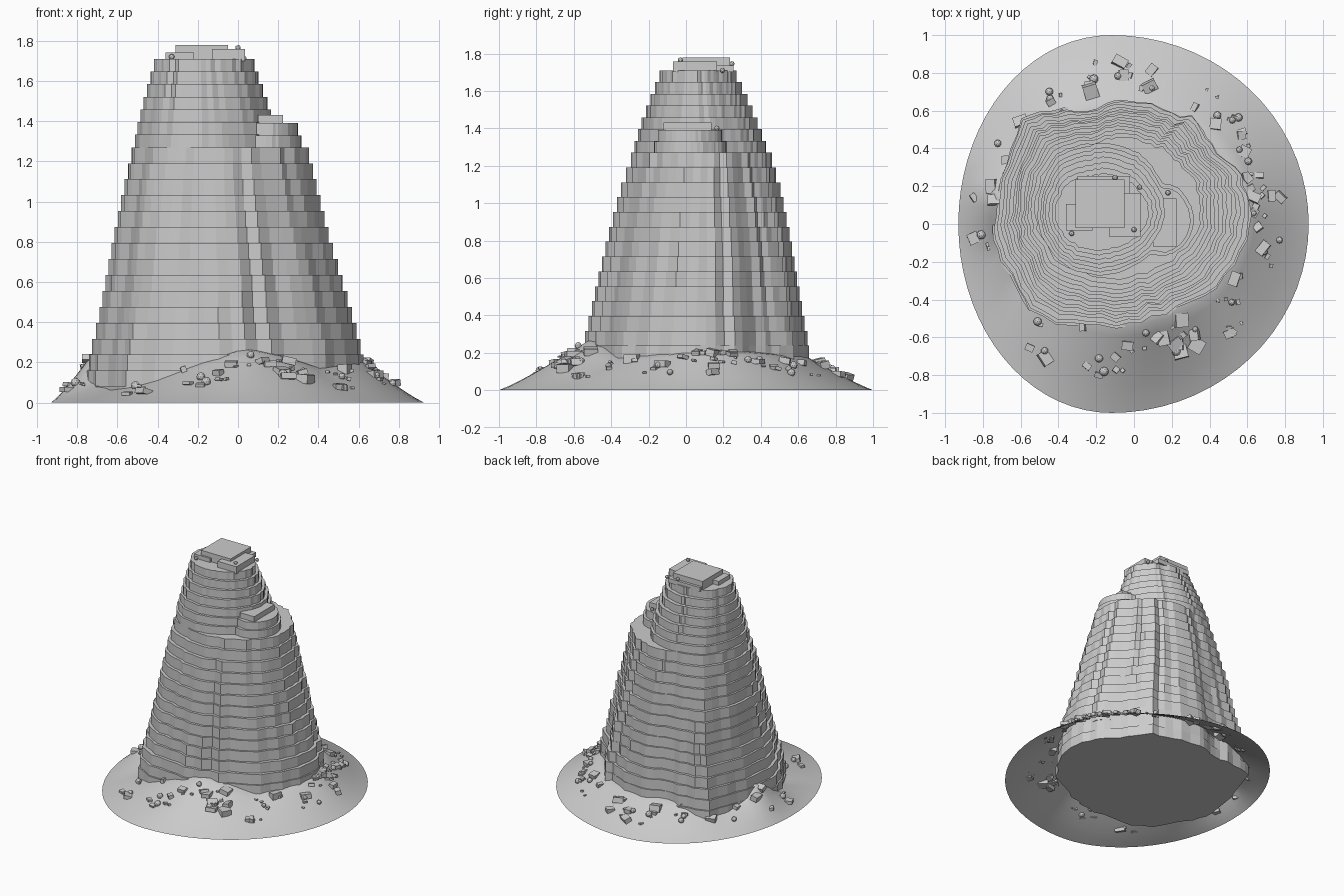
import bpy, bmesh, math, random
from mathutils import Vector, Matrix

if "Cube" in bpy.data.objects:
    bpy.data.objects.remove(bpy.data.objects["Cube"])

random.seed(7)
stone = bpy.data.materials.new("stone_grey")
stone.diffuse_color = (0.6, 0.6, 0.6, 1)
stone.use_nodes = True
stone.node_tree.nodes["Principled BSDF"].inputs["Base Color"].default_value = stone.diffuse_color


def finish(bm, name, recalc=True):
    """Turn a bmesh into a named object."""
    if recalc:
        bmesh.ops.recalc_face_normals(bm, faces=bm.faces)
    mesh = bpy.data.meshes.new(name)
    bm.to_mesh(mesh)
    bm.free()
    mesh.materials.append(stone)
    ob = bpy.data.objects.new(name, mesh)
    bpy.context.collection.objects.link(ob)
    return ob


def lerp_table(table, t):
    """Linear lookup in rows of (key, values...)."""
    t = min(max(t, table[0][0]), table[-1][0])
    for a, b in zip(table, table[1:]):
        if t <= b[0]:
            k = (t - a[0]) / (b[0] - a[0])
            return [p + (q - p) * k for p, q in zip(a[1:], b[1:])]


def prism(bm, pts, z0, z1):
    low = [bm.verts.new((x, y, z0)) for x, y in pts]
    top = [bm.verts.new((x, y, z1)) for x, y in pts]
    n = len(pts)
    bm.faces.new(low[::-1])
    bm.faces.new(top)
    for i in range(n):
        j = (i + 1) % n
        bm.faces.new((low[i], low[j], top[j], top[i]))


# Ground outline of the rock, made relative to its bounding box
FOOT = [(.62, .05), (.61, .16), (.56, .26), (.48, .34), (.41, .43), (.36, .50),
        (.30, .58), (.20, .595), (.085, .635), (-.07, .66), (-.15, .645), (-.26, .60),
        (-.365, .615), (-.50, .59), (-.60, .56), (-.655, .40), (-.71, .24), (-.74, .05),
        (-.745, -.08), (-.71, -.19), (-.61, -.34), (-.55, -.44), (-.42, -.53),
        (-.26, -.53), (-.10, -.555), (.03, -.535), (.16, -.49), (.30, -.41),
        (.43, -.34), (.53, -.21), (.59, -.08)]
unit = []
for (x0, y0), (x1, y1) in zip(FOOT, FOOT[1:] + FOOT[:1]):
    for k in (0, 0.5):
        s = 1 if k == 0 else random.uniform(0.985, 1.008)
        unit.append(Vector(((x0 + (x1 - x0) * k + .0625) / .683 * s,
                            (y0 + (y1 - y0) * k - .0525) / .608 * s)))

# Height, then x min, x max, y min, y max
LOWER = [(0, -.765, .64, -.57, .67), (.24, -.735, .62, -.55, .655), (.41, -.695, .575, -.51, .625),
         (.80, -.62, .46, -.42, .56), (1.05, -.57, .395, -.355, .51), (1.27, -.52, .345, -.28, .45)]
UPPER = [(1.27, -.52, .20, -.285, .44), (1.45, -.48, .16, -.23, .375), (1.71, -.41, .07, -.13, .255)]
SHOULDER = [(1.27, -.04, .325, -.18, .23), (1.39, .02, .29, -.14, .18)]


def fit(vals, lo, hi):
    a, b = min(vals), max(vals)
    return [lo + (v - a) / (b - a) * (hi - lo) for v in vals]


def layered(name, table, count):
    """Stack of ragged slabs whose columns drift slowly and round off with height."""
    bm = bmesh.new()
    z0, z1 = table[0][0], table[-1][0]
    drift = [1.0] * len(unit)
    for i in range(count):
        a, b = (z0 + (z1 - z0) * (i + k) / count for k in (0, 1))
        xa, xb, ya, yb = lerp_table(table, (a + b) / 2)
        drift = [min(1.02, max(.965, d + random.uniform(-.009, .009))) for d in drift]
        rnd = min(.65, .5 * a)
        pts = [(u * (1 - rnd) + u.normalized() * rnd) * d for u, d in zip(unit, drift)]
        prism(bm, list(zip(fit([p.x for p in pts], xa, xb), fit([p.y for p in pts], ya, yb))), a, b)
    return finish(bm, name)


layered("lower_rock", LOWER, 16)
layered("upper_rock", UPPER, 7)
layered("shoulder_rock", SHOULDER, 2)


# Flat slabs on the summit and the shoulder
def slab(name, x0, x1, y0, y1, z0, z1):
    bm = bmesh.new()
    prism(bm, [(x0, y0), (x1, y0), (x1, y1), (x0, y1)], z0, z1)
    finish(bm, name)


slab("summit_slab", -.31, -.05, -.02, .235, 1.70, 1.778)
slab("summit_ledge_right", -.13, .035, -.07, .165, 1.70, 1.758)
slab("summit_ledge_left", -.36, -.22, -.035, .105, 1.70, 1.742)
slab("summit_ledge_back", -.30, -.02, .05, .255, 1.70, 1.735)
slab("shoulder_slab", .10, .225, -.12, .135, 1.38, 1.432)

# Scree skirt: open shell from the rim on the ground to just inside the rock wall
WALL_HEIGHT = [(-180, .20), (-165, .11), (-145, .07), (-125, .11), (-105, .18), (-82, .265),
               (-65, .23), (-45, .17), (-20, .19), (5, .22), (30, .20), (60, .18), (90, .18),
               (120, .17), (145, .13), (158, .15), (170, .245), (180, .20)]


def skirt_point(deg, t):
    """t = 0 at the rock wall, 1 at the rim, below 0 inside the rock."""
    a = math.radians(deg)
    c, s = math.cos(a), math.sin(a)
    inner = Vector((-.065 + .67 * c, .053 + .59 * s))
    outer = Vector((-.12 + (1.045 if c > 0 else .81) * c, s))
    p = inner.lerp(outer, t)
    h = lerp_table(WALL_HEIGHT, (deg + 180) % 360 - 180)[0]
    return Vector((p.x, p.y, h * min(1.03, (1 - t) ** 1.1)))


bm = bmesh.new()
SEG = 72
STEPS = [-.25, -.1, 0, .12, .25, .4, .55, .7, .85, 1]
grid = [[bm.verts.new(skirt_point(i * 360 / SEG, t)) for i in range(SEG)] for t in STEPS]
for r in range(len(STEPS) - 1):
    for i in range(SEG):
        j = (i + 1) % SEG
        bm.faces.new((grid[r][i], grid[r + 1][i], grid[r + 1][j], grid[r][j])).smooth = True
finish(bm, "scree_skirt", recalc=False)


# Loose rubble: tilted blocks and small round stones
def add_block(bm, pos, size):
    rot = Matrix.Rotation(random.uniform(0, math.pi), 4, 'Z') @ \
        Matrix.Rotation(random.uniform(-.35, .35), 4, 'X')
    dims = (size, size * random.uniform(.6, 1), size * random.uniform(.35, .65), 1)
    bmesh.ops.create_cube(bm, size=1, matrix=Matrix.Translation(pos) @ rot @ Matrix.Diagonal(dims))


def add_stone(bm, pos, radius):
    bmesh.ops.create_icosphere(bm, subdivisions=2, radius=radius, matrix=Matrix.Translation(pos))


blocks, stones = bmesh.new(), bmesh.new()
# Angle range, number of blocks, number of stones
for lo, hi, nb, ns in [(-130, -58, 24, 7), (-48, 20, 26, 4), (20, 60, 10, 5),
                       (72, 122, 14, 5), (125, 200, 8, 4)]:
    for k in range(nb + ns):
        p = skirt_point(random.uniform(lo, hi), random.uniform(.06, .62))
        if k < nb:
            add_block(blocks, p + Vector((0, 0, .008)), random.choice((.02, .03, .045, .06, .075)))
        else:
            add_stone(stones, p + Vector((0, 0, .01)), random.uniform(.016, .025))
for x, y, z in [(-.33, -.05, 1.72), (-.10, .245, 1.745), (.03, .195, 1.71), (0, -.03, 1.765),
                (.18, .165, 1.40)]:
    add_stone(stones, (x, y, z), .014)
finish(blocks, "rubble_blocks")
finish(stones, "rubble_stones")
